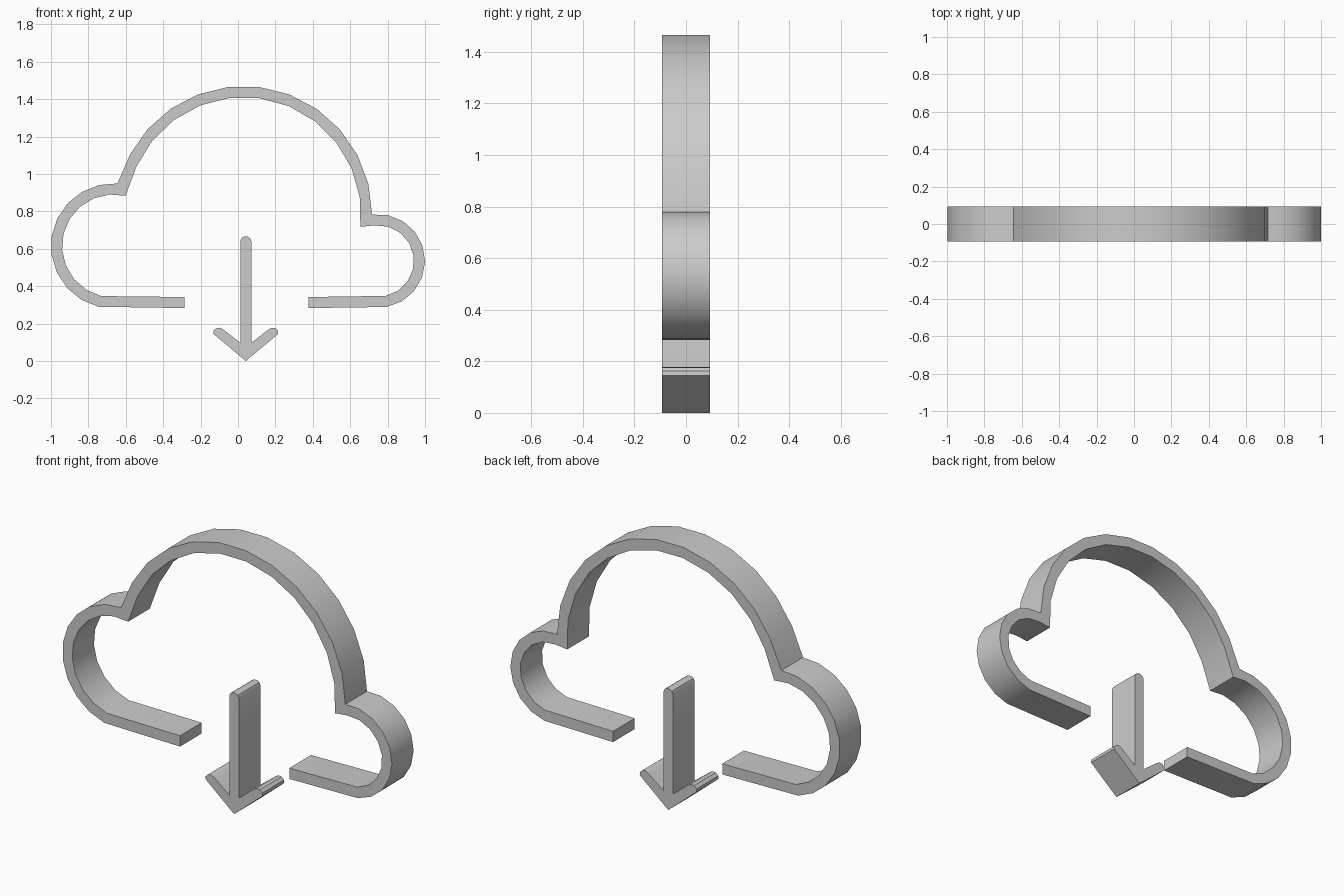
import bpy, bmesh, math

if "Cube" in bpy.data.objects:
    bpy.data.objects.remove(bpy.data.objects["Cube"], do_unlink=True)

HALF_DEPTH = 0.094

grey = bpy.data.materials.new("light_grey")
grey.use_nodes = True
colour = (0.6, 0.6, 0.6, 1)
grey.diffuse_color = colour
grey.node_tree.nodes["Principled BSDF"].inputs["Base Color"].default_value = colour


def arc(cx, cz, radius, start, end, segments):
    """Points along an arc, angles in degrees."""
    points = []
    for i in range(segments + 1):
        a = math.radians(start + (end - start) * i / segments)
        points.append((cx + radius * math.cos(a), cz + radius * math.sin(a)))
    return points


def extrude_profile(name, outline):
    """Flat x-z outline extruded symmetrically through y."""
    bm = bmesh.new()
    face = bm.faces.new([bm.verts.new((x, -HALF_DEPTH, z)) for x, z in outline])
    result = bmesh.ops.extrude_face_region(bm, geom=[face])
    moved = [g for g in result["geom"] if isinstance(g, bmesh.types.BMVert)]
    bmesh.ops.translate(bm, verts=moved, vec=(0, 2 * HALF_DEPTH, 0))
    bmesh.ops.recalc_face_normals(bm, faces=bm.faces)
    mesh = bpy.data.meshes.new(name)
    bm.to_mesh(mesh)
    bm.free()
    mesh.materials.append(grey)
    obj = bpy.data.objects.new(name, mesh)
    bpy.context.collection.objects.link(obj)
    bpy.ops.object.select_all(action="DESELECT")
    obj.select_set(True)
    bpy.context.view_layer.objects.active = obj
    bpy.ops.object.shade_smooth_by_angle(angle=math.radians(35))


# Cloud band: three lobes meeting at sharp notches, open at the bottom
outer = [(-0.286, 0.283)]
outer += arc(-0.665, 0.615, 0.335, 256, 86.5, 10)
outer += arc(0.03, 0.783, 0.687, 166, 0, 12)[1:]
outer += arc(0.75, 0.535, 0.25, 98, -80, 9)[1:]
outer += [(0.377, 0.283)]

inner = [(-0.286, 0.342)]
inner += arc(-0.665, 0.615, 0.276, 256, 76.6, 10)
inner += arc(0.03, 0.783, 0.628, 170.5, -6, 12)[1:]
inner += arc(0.75, 0.535, 0.191, 117, -78, 9)[1:]
inner += [(0.377, 0.342)]
extrude_profile("cloud_outline", outer + inner[::-1])

# Down arrow: half profile from tip to shaft top, mirrored about its axis
AXIS = 0.042
half = [(0.173, 0.145), (0.172, 0.162), (0.157, 0.176), (0.139, 0.178),
        (0.121, 0.169), (0.029, 0.097), (0.029, 0.642), (0.022, 0.658),
        (0.009, 0.665)]
left_side = [(AXIS + x, z) for x, z in half]
right_side = [(AXIS - x, z) for x, z in reversed(half)]
extrude_profile("down_arrow", [(AXIS, 0)] + left_side + right_side)
